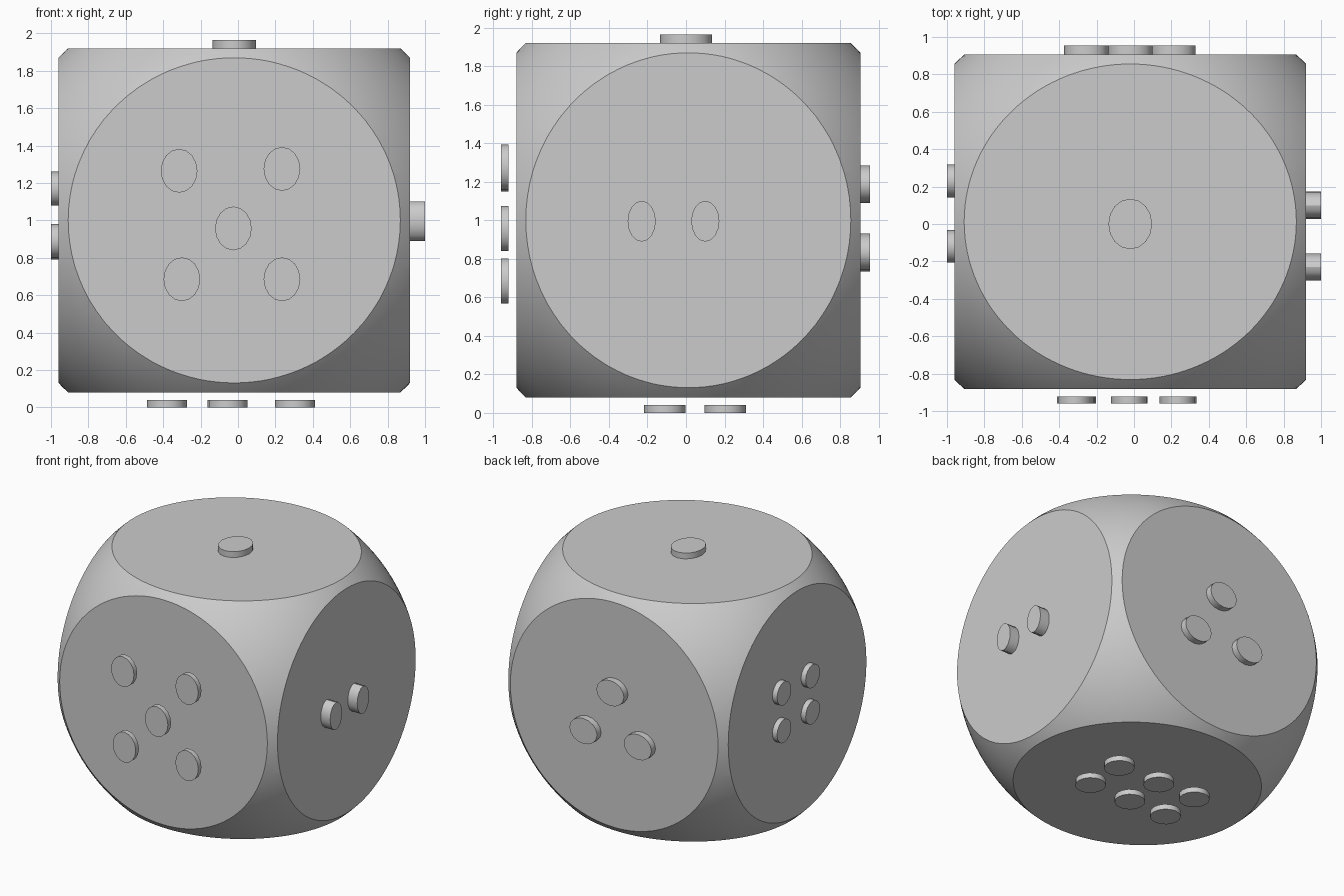
import bpy
import bmesh
from math import radians
from mathutils import Matrix, Vector

default = bpy.data.objects.get("Cube")
if default:
    bpy.data.objects.remove(default, do_unlink=True)

grey = bpy.data.materials.new("light_grey")
grey.use_nodes = True
colour = (0.6, 0.6, 0.6, 1)
grey.diffuse_color = colour
grey.node_tree.nodes["Principled BSDF"].inputs["Base Color"].default_value = colour


def finish(name, bm):
    """Smooth the round surfaces, keep the rims sharp and add the object."""
    bmesh.ops.recalc_face_normals(bm, faces=bm.faces)
    for face in bm.faces:
        face.smooth = True
    for edge in bm.edges:
        edge.smooth = edge.calc_face_angle(0) < radians(30)
    mesh = bpy.data.meshes.new(name)
    bm.to_mesh(mesh)
    bm.free()
    mesh.materials.append(grey)
    obj = bpy.data.objects.new(name, mesh)
    bpy.context.collection.objects.link(obj)
    return obj


# Body: a sphere sliced flat on six sides, then stretched a little
body = bmesh.new()
bmesh.ops.create_uvsphere(body, u_segments=128, v_segments=64, radius=1.376)
for axis in range(3):
    for sign in (-1, 1):
        normal = Vector((0, 0, 0))
        normal[axis] = sign
        cut = bmesh.ops.bisect_plane(
            body, geom=body.verts[:] + body.edges[:] + body.faces[:],
            plane_co=normal, plane_no=normal, clear_outer=True)
        rim = [g for g in cut["geom_cut"] if isinstance(g, bmesh.types.BMEdge)]
        bmesh.ops.holes_fill(body, edges=rim, sides=0)
bmesh.ops.scale(body, vec=(0.94, 0.893, 0.92), verts=body.verts)
bmesh.ops.translate(body, vec=(-0.02, 0.012, 1), verts=body.verts)
finish("die_body", body)


def pips(side, axis, span, radii, centres):
    """Oval discs along one axis; radii and centres use the other two axes."""
    others = [i for i in range(3) if i != axis]
    turn = (Matrix.Rotation(radians(90), 3, "Y"),
            Matrix.Rotation(radians(90), 3, "X"),
            Matrix.Identity(3))[axis]
    for number, centre in enumerate(centres, 1):
        bm = bmesh.new()
        bmesh.ops.create_cone(bm, cap_ends=True, segments=16,
                              radius1=1, radius2=1, depth=1, matrix=turn.to_4x4())
        size, place = Vector(), Vector()
        size[axis] = span[1] - span[0]
        place[axis] = sum(span) / 2
        for i, radius, position in zip(others, radii, centre):
            size[i], place[i] = radius, position
        bmesh.ops.scale(bm, vec=size, verts=bm.verts)
        bmesh.ops.translate(bm, vec=place, verts=bm.verts)
        finish(f"{side}_pip_{number}", bm)


# Pips: one to six, a group on each side
pips("top", 2, (1.91, 1.965), (0.117, 0.135), [(-0.02, 0)])
pips("left", 0, (0.91, 1.0), (0.073, 0.106), [(-0.23, 0.995), (0.1, 0.995)])
pips("back", 1, (0.895, 0.955), (0.118, 0.098),
     [(-0.02, 1.187), (0.21, 0.833), (-0.255, 0.833)])
pips("right", 0, (-1.0, -0.95), (0.087, 0.09),
     [(0.23, 1.17), (0.23, 0.88), (-0.12, 1.17), (-0.12, 0.89)])
pips("front", 1, (-0.96, -0.922), (0.098, 0.117),
     [(-0.315, 1.265), (0.235, 1.275), (-0.025, 0.957), (-0.3, 0.685), (0.235, 0.685)])
pips("bottom", 2, (0, 0.04), (0.107, 0.108),
     [(x, y) for y in (-0.11, 0.203) for x in (-0.38, -0.055, 0.305)])
